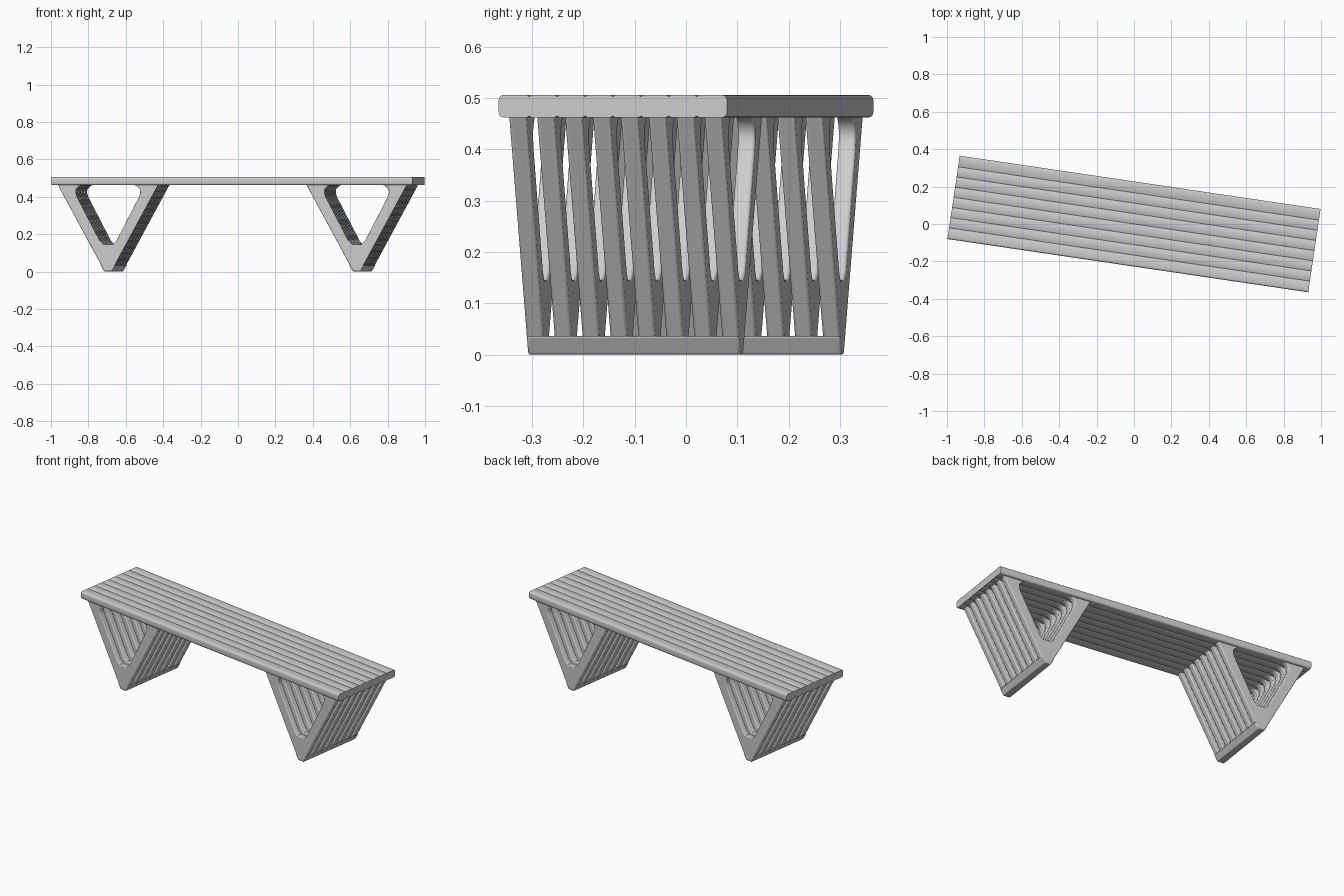
import bpy, bmesh, math
from mathutils import Matrix

if "Cube" in bpy.data.objects:
    bpy.data.objects.remove(bpy.data.objects["Cube"])

TURN = Matrix.Rotation(math.radians(-8.4), 4, 'Z')   # the bench stands slightly turned
SLATS = 8
PITCH = 0.055
HALF_L, HALF_W = 0.975, 0.225
SEAT_LOW, SEAT_TOP = 0.462, 0.506


def prism(bm, pts, axis, start, end):
    """Extrude a closed outline along x or y."""
    def place(p, d):
        return (d, p[0], p[1]) if axis == 'x' else (p[0], d, p[1])
    a = [bm.verts.new(place(p, start)) for p in pts]
    b = [bm.verts.new(place(p, end)) for p in pts]
    bm.faces.new(a)
    bm.faces.new(b[::-1])
    for i in range(len(pts)):
        j = (i + 1) % len(pts)
        bm.faces.new((a[j], a[i], b[i], b[j]))


def finish(name, bm, matrix, bevel=0.0, segments=2):
    bmesh.ops.recalc_face_normals(bm, faces=bm.faces[:])
    me = bpy.data.meshes.new(name)
    bm.to_mesh(me)
    bm.free()
    ob = bpy.data.objects.new(name, me)
    bpy.context.collection.objects.link(ob)
    ob.matrix_world = matrix
    if bevel:
        mod = ob.modifiers.new("soft_edges", 'BEVEL')
        mod.width = bevel
        mod.segments = segments
        mod.limit_method = 'ANGLE'
        mod.angle_limit = math.radians(50)
    bpy.ops.object.select_all(action='DESELECT')
    ob.select_set(True)
    bpy.context.view_layer.objects.active = ob
    bpy.ops.object.shade_smooth_by_angle(angle=math.radians(40))
    return ob


# Seat: rounded slab whose section carries shallow grooves between the slats
def slat_line(z, depth):
    pts = []
    for i in range(1, SLATS):
        v = (i - SLATS / 2) * PITCH
        pts += [(v - 0.005, z), (v, z - depth), (v + 0.005, z)]
    return pts


def corner(y, z, start, r=0.010):
    angles = [math.radians(start + a) for a in (0, 30, 60, 90)]
    return [(y + r * math.cos(a), z + r * math.sin(a)) for a in angles]


r = 0.010
section = (corner(-HALF_W + r, SEAT_LOW + r, 180)
           + slat_line(SEAT_LOW, -0.003)
           + corner(HALF_W - r, SEAT_LOW + r, 270)
           + corner(HALF_W - r, SEAT_TOP - r, 0)
           + slat_line(SEAT_TOP, 0.003)[::-1]
           + corner(-HALF_W + r, SEAT_TOP - r, 90))
bm = bmesh.new()
prism(bm, section, 'x', -HALF_L, HALF_L)
finish("seat", bm, TURN)

# Legs: eight V-shaped ribs joined by a foot bar
half_rib = [(0.02, 0.003), (0.274, 0.468), (0.13, 0.468), (0.155, 0.458),
            (0.172, 0.441), (0.174, 0.420), (0.165, 0.395),
            (0.045, 0.165), (0.025, 0.146)]
rib = half_rib + [(-x, z) for x, z in reversed(half_rib)]
foot = [(-0.02, 0.0), (0.02, 0.0), (0.041, 0.036), (-0.041, 0.036)]

for side, u in (("left", -0.672), ("right", 0.672)):
    place = TURN @ Matrix.Translation((u, 0, 0))
    bm = bmesh.new()
    for i in range(SLATS):
        v = (i - (SLATS - 1) / 2) * PITCH
        prism(bm, rib, 'y', v - 0.017, v + 0.017)
    finish(side + "_leg_ribs", bm, place, 0.010, 3)
    bm = bmesh.new()
    prism(bm, foot, 'y', -0.209, 0.209)
    finish(side + "_foot_bar", bm, place, 0.004)
